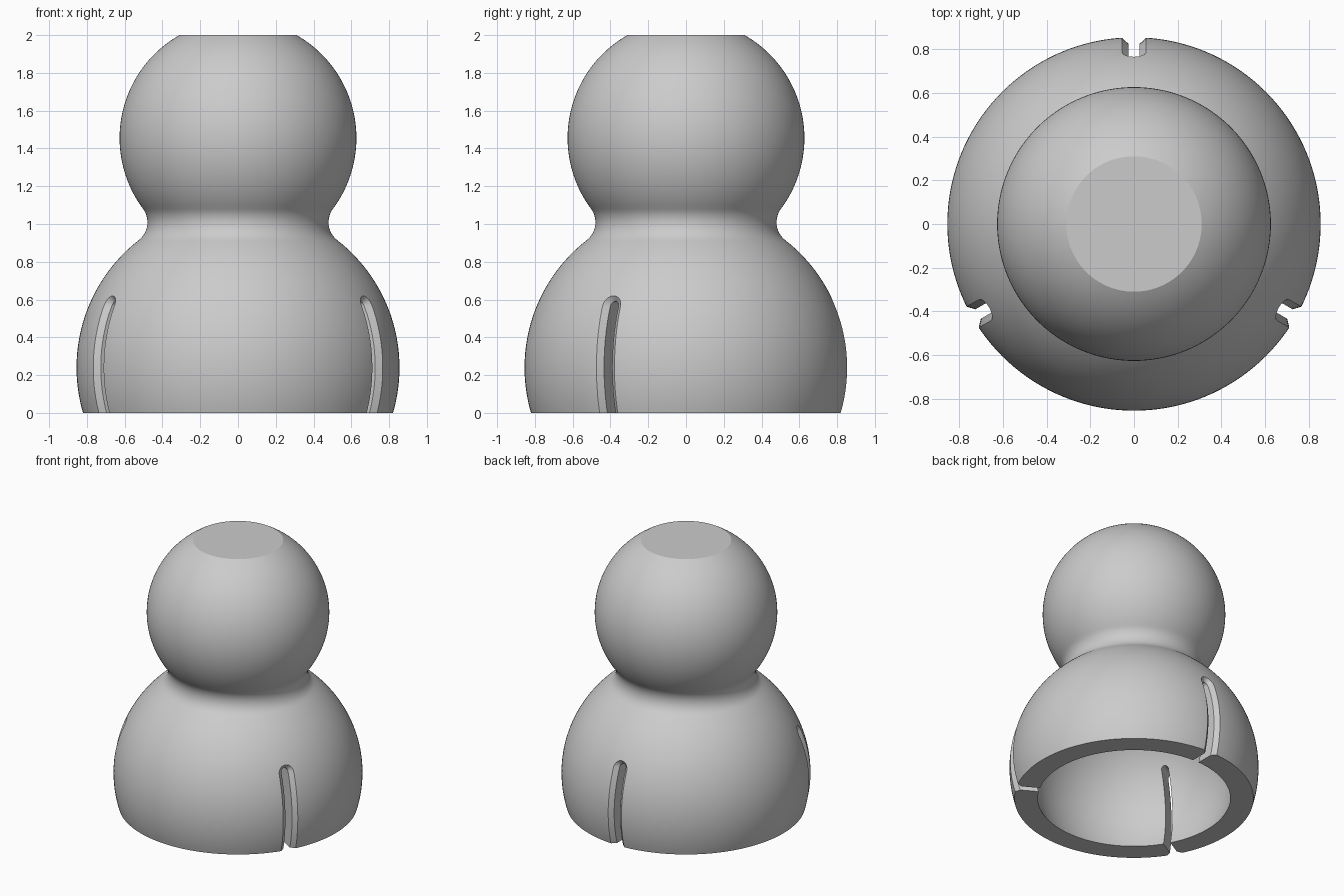
import bpy, bmesh
from math import sin, cos, pi, sqrt, atan2, hypot, radians
from mathutils import Matrix

cube = bpy.data.objects.get("Cube")
if cube:
    bpy.data.objects.remove(cube, do_unlink=True)

SEGMENTS = 144
BODY_R, BODY_Z = 0.855, 0.24
HEAD_R, HEAD_Z = 0.627, 1.455
CAVITY_R = 0.703
FILLET = 0.12
TOP = 2.0

grey = bpy.data.materials.new("plain grey")
grey.use_nodes = True
colour = (0.6, 0.6, 0.6, 1)
grey.diffuse_color = colour
grey.node_tree.nodes["Principled BSDF"].inputs["Base Color"].default_value = colour


def arc(cx, cz, r, start, end, steps):
    """Points of an arc in the radius/height plane."""
    angles = [start + (end - start) * i / steps for i in range(steps + 1)]
    return [(cx + r * cos(a), cz + r * sin(a)) for a in angles]


def make_object(name, bm):
    bmesh.ops.recalc_face_normals(bm, faces=bm.faces)
    mesh = bpy.data.meshes.new(name)
    bm.to_mesh(mesh)
    bm.free()
    obj = bpy.data.objects.new(name, mesh)
    bpy.context.collection.objects.link(obj)
    mesh.materials.append(grey)
    return obj


def lathe(name, profile):
    """Turn a profile that starts and ends on the axis."""
    bm = bmesh.new()
    rings = [[bm.verts.new((r * cos(2 * pi * i / SEGMENTS), r * sin(2 * pi * i / SEGMENTS), z))
              for i in range(SEGMENTS)] for r, z in profile[1:-1]]
    for low, high in zip(rings, rings[1:]):
        for i in range(SEGMENTS):
            j = (i + 1) % SEGMENTS
            bm.faces.new((low[i], low[j], high[j], high[i]))
    for ring, (r, z) in ((rings[0], profile[0]), (rings[-1], profile[-1])):
        tip = bm.verts.new((0, 0, z))
        for i in range(SEGMENTS):
            bm.faces.new((ring[i], ring[(i + 1) % SEGMENTS], tip))
    return make_object(name, bm)


def slot_cutter(name, turn):
    """Round-topped slot, narrow inside with a flared mouth that follows the body."""
    layers = [(0.025, 0.58), (0.025, BODY_R - 0.03), (0.07, BODY_R + 0.015)]
    arch_z, bottom, straight, curve = 0.565, -0.06, 14, 10
    bm = bmesh.new()
    rows = []
    for k in range(straight + curve + 1):
        a = max(0, k - straight) / curve * (pi / 2 - 0.02)
        base = bottom + (arch_z - bottom) * min(1, k / straight)
        left, right = [], []
        for width, shell in layers:
            u, z = width * cos(a), base + width * sin(a)
            y = sqrt(shell ** 2 - (z - BODY_Z) ** 2 - u ** 2)
            left.append(bm.verts.new((-u, y, z)))
            right.append(bm.verts.new((u, y, z)))
        rows.append(left + right[::-1])
    for low, high in zip(rows, rows[1:]):
        for i in range(len(low)):
            j = (i + 1) % len(low)
            bm.faces.new((low[i], low[j], high[j], high[i]))
    # caps, as strips between the two sides
    for row in (rows[0], rows[-1]):
        n = len(row)
        for i in range(len(layers) - 1):
            bm.faces.new((row[i], row[i + 1], row[n - 2 - i], row[n - 1 - i]))
    bmesh.ops.rotate(bm, verts=bm.verts, cent=(0, 0, 0), matrix=Matrix.Rotation(turn, 3, 'Z'))
    obj = make_object(name, bm)
    obj.hide_render = True
    return obj


# Neck fillet: a circle touching both the body and the head
a, b, gap = BODY_R + FILLET, HEAD_R + FILLET, HEAD_Z - BODY_Z
rise = (a * a - b * b + gap * gap) / (2 * gap)
neck_x, neck_z = sqrt(a * a - rise * rise), BODY_Z + rise
to_body = atan2(neck_z - BODY_Z, neck_x)
to_head = atan2(neck_z - HEAD_Z, neck_x)

# Outer silhouette, from the open rim up to the flat crown
outer = arc(0, BODY_Z, BODY_R, -atan2(BODY_Z, sqrt(BODY_R ** 2 - BODY_Z ** 2)), to_body, 36)
outer += arc(neck_x, neck_z, FILLET, pi + to_body, pi + to_head, 14)[1:]
outer += arc(0, HEAD_Z, HEAD_R, to_head, atan2(TOP - HEAD_Z, sqrt(HEAD_R ** 2 - (TOP - HEAD_Z) ** 2)), 44)[1:]

# Domed cavity inside the body
rim = -atan2(BODY_Z, sqrt(CAVITY_R ** 2 - BODY_Z ** 2))
cavity = arc(0, BODY_Z, CAVITY_R, pi / 2, rim, 36)

figure = lathe("round_figure_shell", cavity + outer + [(0, TOP)])

# Three slots, evenly spaced around the body
for i in range(3):
    cutter = slot_cutter("slot_cutter_%d" % (i + 1), radians(120 * i))
    cut = figure.modifiers.new("slot", 'BOOLEAN')
    cut.operation, cut.solver, cut.object = 'DIFFERENCE', 'EXACT', cutter
    bpy.context.view_layer.objects.active = figure
    bpy.ops.object.modifier_apply(modifier=cut.name)
    bpy.data.objects.remove(cutter, do_unlink=True)

bpy.ops.object.select_all(action='DESELECT')
figure.select_set(True)
bpy.context.view_layer.objects.active = figure
bpy.ops.object.shade_smooth_by_angle(angle=radians(28))
